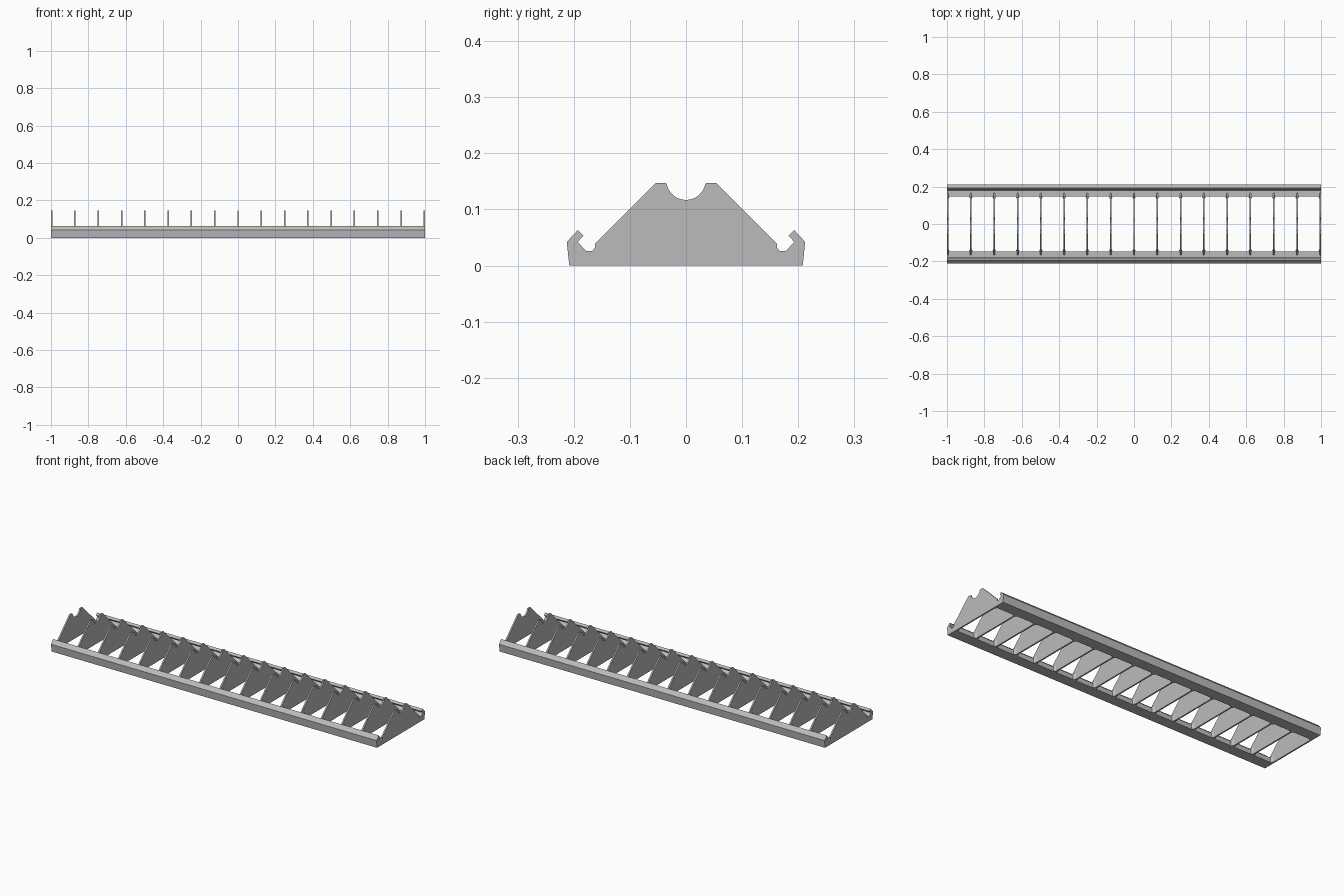
import bpy, bmesh, math

if "Cube" in bpy.data.objects:
    bpy.data.objects.remove(bpy.data.objects["Cube"])

grey = bpy.data.materials.new("plain grey")
grey.use_nodes = True
colour = (0.5, 0.5, 0.5, 1)
grey.diffuse_color = colour
grey.node_tree.nodes["Principled BSDF"].inputs["Base Color"].default_value = colour

RIBS, THICK = 17, 0.008


def extrude_faces(bm, points, vector):
    """Add a closed prism from a flat outline."""
    face = bm.faces.new([bm.verts.new(p) for p in points])
    new = bmesh.ops.extrude_face_region(bm, geom=[face])["geom"]
    verts = [v for v in new if isinstance(v, bmesh.types.BMVert)]
    bmesh.ops.translate(bm, verts=verts, vec=vector)


def finish(name, bm):
    bmesh.ops.recalc_face_normals(bm, faces=bm.faces)
    mesh = bpy.data.meshes.new(name)
    bm.to_mesh(mesh)
    bm.free()
    mesh.materials.append(grey)
    obj = bpy.data.objects.new(name, mesh)
    bpy.context.collection.objects.link(obj)


# Hooked side rails along the full length
hook = [(0.147, 0), (0.208, 0), (0.2125, 0.042), (0.193, 0.063), (0.183, 0.053),
        (0.193, 0.042), (0.178, 0.026), (0.147, 0.026)]
for name, side in (("front_rail", -1), ("back_rail", 1)):
    bm = bmesh.new()
    extrude_faces(bm, [(-1, side * y, z) for y, z in hook], (2, 0, 0))
    finish(name, bm)

# Rib outline: sloped half, cradle arc, mirrored half
half = [(0.15, 0), (0.175, 0.026), (0.167, 0.026), (0.162, 0.032), (0.162, 0.039),
        (0.054, 0.147), (0.036, 0.147)]
half[1:1] = [(0.175, 0)]
cradle = [(0.035 * math.cos(a), 0.152 - 0.035 * math.sin(a))
          for a in (math.radians(12 + 156 * i / 20) for i in range(21))]
outline = half[1:] + cradle + [(-y, z) for y, z in reversed(half[1:])]

# Row of ribs, with small flared gussets where they meet the rails
for i in range(RIBS):
    x = -1 + (2 - THICK) * i / (RIBS - 1)
    bm = bmesh.new()
    extrude_faces(bm, [(x, y, z) for y, z in outline], (THICK, 0, 0))
    finish(f"rib_{i + 1}", bm)

    bm = bmesh.new()
    for side in (-1, 1):
        for face_x, out in ((x, -1), (x + THICK, 1)):
            tip = face_x + out * 0.008
            if abs(tip) < 1:
                extrude_faces(bm, [(face_x, side * 0.135, 0), (face_x, side * 0.162, 0),
                                   (tip, side * 0.162, 0), (tip, side * 0.147, 0)],
                              (0, 0, 0.034))
    finish(f"gussets_{i + 1}", bm)
